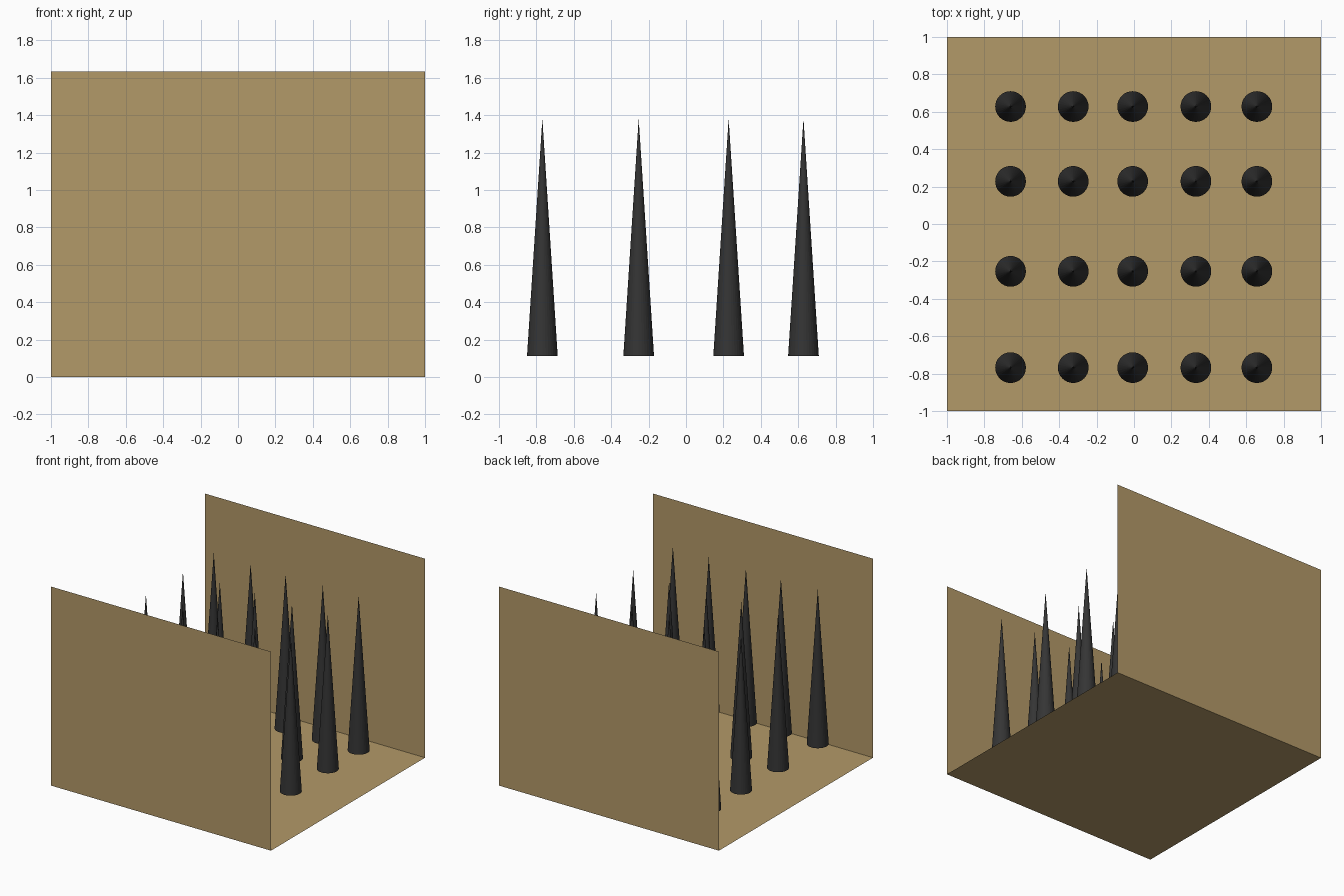
import bpy, bmesh

if "Cube" in bpy.data.objects:
    bpy.data.objects.remove(bpy.data.objects["Cube"])


def material(name, rgb):
    mat = bpy.data.materials.new(name)
    mat.diffuse_color = (*rgb, 1)
    mat.use_nodes = True
    mat.node_tree.nodes["Principled BSDF"].inputs["Base Color"].default_value = mat.diffuse_color
    return mat


tan = material("tan", (0.45, 0.32, 0.14))
dark = material("dark_metal", (0.035, 0.035, 0.035))

# Open pit: thin U-shaped sheet (front wall, floor, back wall)
H = 1.635
profile = [(-1, H), (-1, 0), (1, 0), (1, H)]
bm = bmesh.new()
left = [bm.verts.new((-1, y, z)) for y, z in profile]
right = [bm.verts.new((1, y, z)) for y, z in profile]
for i in range(3):
    bm.faces.new((left[i], left[i + 1], right[i + 1], right[i]))
bmesh.ops.recalc_face_normals(bm, faces=bm.faces[:])
mesh = bpy.data.meshes.new("pit_walls")
bm.to_mesh(mesh)
bm.free()
mesh.materials.append(tan)
bpy.context.collection.objects.link(bpy.data.objects.new("pit_walls", mesh))

# Spike: one flat-shaded cone mesh shared by the whole grid
Z0, Z1, R = 0.113, 1.383, 0.082
bm = bmesh.new()
bmesh.ops.create_cone(bm, cap_ends=True, segments=32, radius1=R, radius2=0, depth=Z1 - Z0)
bmesh.ops.remove_doubles(bm, verts=bm.verts[:], dist=1e-5)
spike = bpy.data.meshes.new("spike")
bm.to_mesh(spike)
bm.free()
spike.materials.append(dark)

# Spike rows hovering just above the floor
for y in (-0.768, -0.253, 0.228, 0.628):
    for x in (-0.66, -0.325, -0.007, 0.331, 0.657):
        ob = bpy.data.objects.new("spike", spike)
        ob.location = (x, y, (Z0 + Z1) / 2)
        bpy.context.collection.objects.link(ob)
